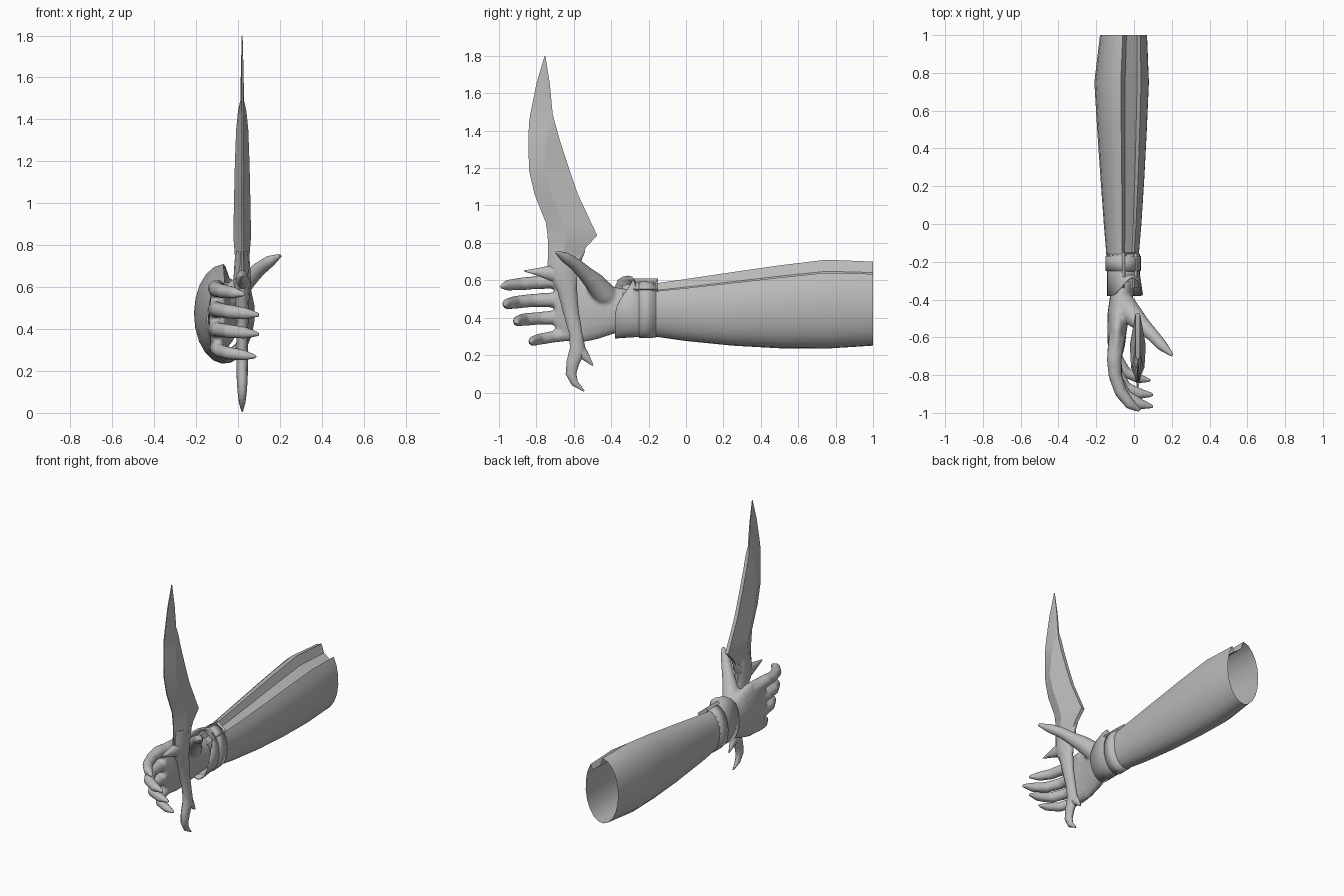
import bpy, bmesh, math
from mathutils import Vector, Matrix

if "Cube" in bpy.data.objects:
    bpy.data.objects.remove(bpy.data.objects["Cube"])

grey = bpy.data.materials.new("plain grey")
grey.diffuse_color = (0.5, 0.5, 0.5, 1)
grey.use_nodes = True
grey.node_tree.nodes["Principled BSDF"].inputs["Base Color"].default_value = grey.diffuse_color


def finish(bm, name, angle=35):
    bmesh.ops.recalc_face_normals(bm, faces=bm.faces)
    me = bpy.data.meshes.new(name)
    bm.to_mesh(me)
    bm.free()
    me.materials.append(grey)
    ob = bpy.data.objects.new(name, me)
    bpy.context.collection.objects.link(ob)
    bpy.ops.object.select_all(action='DESELECT')
    ob.select_set(True)
    bpy.context.view_layer.objects.active = ob
    bpy.ops.object.shade_smooth_by_angle(angle=math.radians(angle))
    return ob


def loft(bm, rings, caps=True):
    """Skin a list of closed rings."""
    vs = [[bm.verts.new(p) for p in r] for r in rings]
    n = len(vs[0])
    for a, b in zip(vs, vs[1:]):
        for i in range(n):
            j = (i + 1) % n
            bm.faces.new((a[i], a[j], b[j], b[i]))
    if caps:
        bm.faces.new(vs[0])
        bm.faces.new(vs[-1][::-1])


def ellipse(y, cx, cz, rx, rz, n=20):
    return [(cx + rx * math.cos(2 * math.pi * i / n), y,
             cz + rz * math.sin(2 * math.pi * i / n)) for i in range(n)]


def tube(bm, pts, ref, n=12):
    """Tapered sweep; pts = (x, y, z, radius along ref, radius across)."""
    P = [Vector(p[:3]) for p in pts]
    rings = []
    for i, p in enumerate(pts):
        t = (P[min(i + 1, len(P) - 1)] - P[max(i - 1, 0)]).normalized()
        u = Vector(ref)
        u = (u - t * u.dot(t)).normalized()
        v = t.cross(u)
        rings.append([P[i] + u * p[3] * math.cos(2 * math.pi * k / n)
                      + v * p[-1] * math.sin(2 * math.pi * k / n) for k in range(n)])
    loft(bm, rings)


# Sleeve: open tube with a channel along the top
bm = bmesh.new()
rings = []
for y, cx, cz, rx, rz in [(1.0, -.055, .475, .125, .225), (.75, -.065, .472, .145, .238),
                          (.5, -.063, .458, .132, .222), (.25, -.061, .447, .117, .197),
                          (0, -.06, .441, .1, .166), (-.14, -.06, .441, .088, .146),
                          (-.34, -.055, .44, .083, .135)]:
    r = []
    for k in range(19):
        a = math.radians(92 + k * 313 / 18)
        r.append((cx + rx * math.cos(a), y, cz + rz * math.sin(a)))
    r.append((cx + rx * .56, y, cz + rz * .56))
    r.append((cx + rx * .12, y, cz + rz * .74))
    rings.append(r)
loft(bm, rings, caps=False)
finish(bm, "sleeve")

# Flared cuff, cut back on the upper thumb side
bm = bmesh.new()
rings = [ellipse(-.16, -.058, .44, .089, .147, 24), ellipse(-.27, -.055, .443, .087, .147, 24)]
front = ellipse(-.38, -.048, .457, .095, .168, 24)
rings.append([(x, y + .10 * max(0, math.cos(2 * math.pi * i / 24 - 1.1)) ** 3, z)
              for i, (x, y, z) in enumerate(front)])
loft(bm, rings, caps=False)
m = finish(bm, "cuff").modifiers.new("thickness", 'SOLIDIFY')
m.thickness = .008

# Wrist strap
bm = bmesh.new()
loft(bm, [ellipse(-.17, -.057, .443, .093, .15, 24), ellipse(-.25, -.056, .443, .094, .152, 24)],
     caps=False)
m = finish(bm, "wrist_strap").modifiers.new("thickness", 'SOLIDIFY')
m.thickness = .012

# Buckle: rectangular plate with recessed middle
bm = bmesh.new()
bmesh.ops.create_cube(bm, size=1)
bmesh.ops.scale(bm, vec=(.085, .13, .025), verts=bm.verts)
bm.faces.ensure_lookup_table()
top = max(bm.faces, key=lambda f: f.calc_center_median().z)
bmesh.ops.inset_region(bm, faces=[top], thickness=.016)
bmesh.ops.translate(bm, vec=(0, 0, -.014), verts=top.verts)
bmesh.ops.transform(bm, verts=bm.verts, matrix=Matrix.Translation((-.024, -.215, .572))
                    @ Matrix.Rotation(math.radians(40), 4, 'Y'))
finish(bm, "buckle")

# Hand: palm, four curled fingers and thumb fused together
bm = bmesh.new()
loft(bm, [ellipse(*r) for r in [(-.3, -.055, .44, .06, .11), (-.38, -.065, .44, .062, .125),
                                (-.47, -.08, .445, .06, .16), (-.56, -.09, .45, .052, .185),
                                (-.64, -.093, .455, .046, .182), (-.70, -.098, .47, .036, .155)]])
fingers = [
    [(-.09, -.6, .58, .044), (-.105, -.72, .595, .04), (-.1, -.8, .588, .036),
     (-.07, -.89, .58, .034), (-.02, -.955, .573, .029), (.035, -.99, .565, .01)],
    [(-.09, -.6, .49, .044), (-.105, -.72, .495, .04), (-.095, -.82, .492, .036),
     (-.045, -.91, .483, .035), (.035, -.955, .474, .03), (.105, -.968, .467, .009)],
    [(-.09, -.58, .40, .043), (-.105, -.69, .40, .039), (-.095, -.78, .397, .035),
     (-.045, -.868, .39, .034), (.035, -.9, .382, .029), (.105, -.905, .374, .009)],
    [(-.09, -.54, .32, .04), (-.1, -.64, .31, .036), (-.09, -.71, .298, .032),
     (-.045, -.785, .285, .031), (.03, -.82, .275, .026), (.09, -.828, .267, .009)],
    [(-.07, -.38, .48, .05), (-.045, -.44, .53, .064), (.0, -.49, .59, .055),
     (.05, -.54, .637, .042), (.1, -.59, .685, .035), (.15, -.645, .722, .03),
     (.205, -.697, .752, .01)]]
for f in fingers:
    tube(bm, f, (0, 0, 1))
hand = finish(bm, "hand")
m = hand.modifiers.new("fuse", 'REMESH')
m.mode = 'VOXEL'
m.voxel_size = .009
m.use_smooth_shade = True
m = hand.modifiers.new("soften", 'SMOOTH')
m.factor = .5
m.iterations = 5

# Blade: curved, with ridge line, rear barb and thin tip
X = .02
bm = bmesh.new()
rings = []
for z, f, r, b, h in [(.68, -.74, -.66, -.58, .03), (.775, -.737, -.65, -.535, .037),
                      (.84, -.74, -.64, -.475, .042), (.91, -.75, -.66, -.508, .041),
                      (1.06, -.81, -.72, -.578, .038), (1.19, -.84, -.76, -.623, .035),
                      (1.35, -.842, -.748, -.675, .029), (1.44, -.84, -.722, -.7, .02),
                      (1.49, -.832, -.75, -.713, .009), (1.65, -.8, -.755, -.728, .006),
                      (1.8, -.756, -.754, -.752, .002)]:
    e, s = min(.003, h), min(.012, h * .6)
    rings.append([(X - e, f, z), (X + e, f, z), (X + h, r, z),
                  (X + s, b, z), (X - s, b, z), (X - h, r, z)])
loft(bm, rings)
finish(bm, "blade", 25)

# Handle with horned guard and hooked pommel; points = (y, z, half thickness, half width)
parts = {
    "handle": [(-.655, .77, .032, .07), (-.655, .70, .038, .08), (-.655, .63, .042, .078),
               (-.635, .55, .034, .055), (-.615, .43, .029, .044), (-.588, .31, .027, .036),
               (-.578, .23, .028, .046), (-.605, .16, .026, .036), (-.615, .1, .022, .03),
               (-.595, .05, .016, .02), (-.545, .008, .004, .004)],
    "guard_horn": [(-.65, .63, .036, .06), (-.73, .64, .03, .042), (-.79, .645, .02, .022),
                   (-.865, .65, .003, .003)],
    "guard_curl": [(-.64, .65, .034, .05), (-.59, .7, .028, .03), (-.545, .762, .006, .008)],
    "pommel_spur": [(-.585, .25, .024, .035), (-.545, .2, .02, .028), (-.498, .145, .003, .004)]}
for name, pts in parts.items():
    bm = bmesh.new()
    tube(bm, [(X,) + p for p in pts], (1, 0, 0), 10)
    finish(bm, name, 50)
